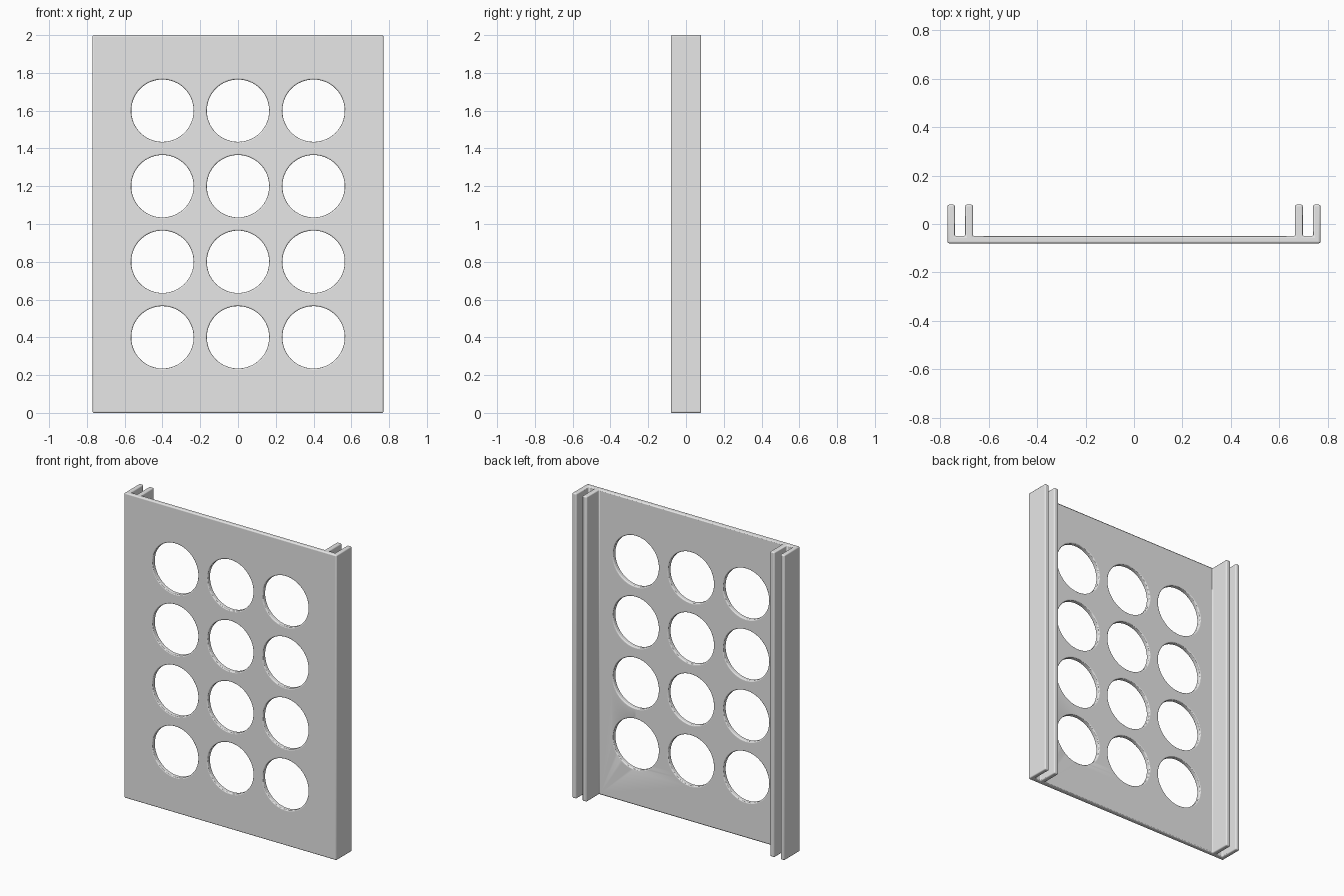
import bpy, bmesh, math
from mathutils import Matrix

cube = bpy.data.objects.get("Cube")
if cube:
    bpy.data.objects.remove(cube)

# Material
grey = bpy.data.materials.new("light_grey")
grey.use_nodes = True
colour = (0.8, 0.8, 0.8, 1)
grey.diffuse_color = colour
grey.node_tree.nodes["Principled BSDF"].inputs["Base Color"].default_value = colour

HEIGHT, FRONT, INNER, BACK = 2.0, -0.08, -0.05, 0.08


def make_object(name, bm):
    bmesh.ops.recalc_face_normals(bm, faces=bm.faces)
    mesh = bpy.data.meshes.new(name)
    bm.to_mesh(mesh)
    bm.free()
    mesh.materials.append(grey)
    obj = bpy.data.objects.new(name, mesh)
    bpy.context.collection.objects.link(obj)
    return obj


# Panel with a double rail down each side, extruded from its cross-section
half = [(0.77, FRONT), (0.77, BACK), (0.74, BACK), (0.74, INNER),
        (0.697, INNER), (0.697, BACK), (0.665, BACK), (0.665, INNER)]
outline = half + [(-x, y) for x, y in reversed(half)]
bm = bmesh.new()
base = bm.faces.new([bm.verts.new((x, y, 0)) for x, y in outline])
top = bmesh.ops.extrude_face_region(bm, geom=[base])["geom"]
bmesh.ops.translate(bm, vec=(0, 0, HEIGHT),
                    verts=[v for v in top if isinstance(v, bmesh.types.BMVert)])
panel = make_object("perforated_panel", bm)

# Cutter for the grid of round holes
bm = bmesh.new()
for column in (-1, 0, 1):
    for row in range(1, 5):
        place = (Matrix.Translation((0.4 * column, (FRONT + INNER) / 2, 0.4 * row))
                 @ Matrix.Rotation(math.pi / 2, 4, 'X'))
        bmesh.ops.create_cone(bm, cap_ends=True, segments=64, radius1=0.165,
                              radius2=0.165, depth=0.1, matrix=place)
cutter = make_object("hole_cutter", bm)
cutter.hide_render = True
cutter.hide_set(True)

holes = panel.modifiers.new("Holes", 'BOOLEAN')
holes.operation = 'DIFFERENCE'
holes.solver = 'EXACT'
holes.object = cutter

# Rounded edges and fillets
bevel = panel.modifiers.new("Rounded edges", 'BEVEL')
bevel.width = 0.007
bevel.segments = 3
bevel.limit_method = 'ANGLE'
bevel.angle_limit = math.radians(40)

bpy.ops.object.select_all(action='DESELECT')
panel.select_set(True)
bpy.context.view_layer.objects.active = panel
bpy.ops.object.shade_smooth_by_angle(angle=math.radians(35))
